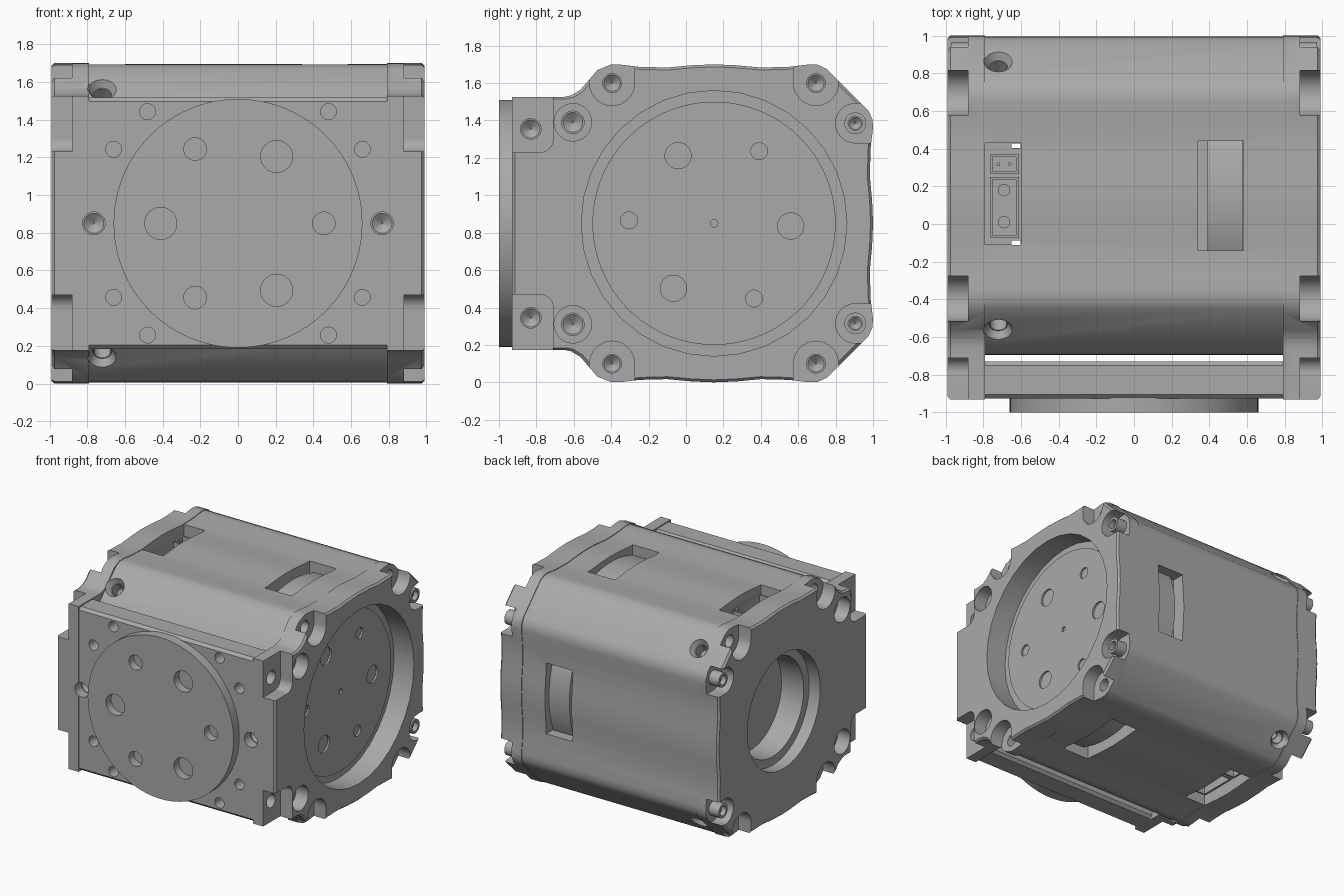
import bpy, bmesh, math
from mathutils import Matrix, Vector

cube = bpy.data.objects.get("Cube")
if cube:
    bpy.data.objects.remove(cube, do_unlink=True)

CY, CZ = 0.15, 0.85          # axis of the motor body
GREY = (0.40, 0.40, 0.40, 1)
metal = bpy.data.materials.new("machined_grey")
metal.use_nodes = True
metal.diffuse_color = GREY
bsdf = next(n for n in metal.node_tree.nodes if n.type == 'BSDF_PRINCIPLED')
bsdf.inputs["Base Color"].default_value = GREY


def finish(name, bm):
    bmesh.ops.recalc_face_normals(bm, faces=bm.faces)
    mesh = bpy.data.meshes.new(name)
    bm.to_mesh(mesh)
    bm.free()
    mesh.materials.append(metal)
    ob = bpy.data.objects.new(name, mesh)
    bpy.context.collection.objects.link(ob)
    return ob


def box(name, x, y, z, bevel=0):
    bm = bmesh.new()
    size = Vector((x[1] - x[0], y[1] - y[0], z[1] - z[0]))
    mid = Vector((x[0] + x[1], y[0] + y[1], z[0] + z[1])) / 2
    bmesh.ops.create_cube(bm, size=1, matrix=Matrix.Translation(mid) @ Matrix.Diagonal((*size, 1)))
    if bevel:
        bmesh.ops.bevel(bm, geom=bm.edges[:], offset=bevel, segments=1, affect='EDGES')
    return finish(name, bm)


def rod(name, start, direction, length, r1, r2=None, sides=32):
    """Cylinder or cone that begins at start and runs along direction."""
    bm = bmesh.new()
    d = Vector(direction).normalized()
    turn = Vector((0, 0, 1)).rotation_difference(d).to_matrix().to_4x4()
    place = Matrix.Translation(Vector(start) + d * length / 2) @ turn
    bmesh.ops.create_cone(bm, cap_ends=True, segments=sides, radius1=r1,
                          radius2=r1 if r2 is None else r2, depth=length, matrix=place)
    return finish(name, bm)


def loft(name, profile, sections):
    """Sweep a y-z profile along x; each section is (x, scale)."""
    bm = bmesh.new()
    rings = [[bm.verts.new((x, CY + y * s, CZ + z * s)) for y, z in profile] for x, s in sections]
    for a, b in zip(rings, rings[1:]):
        for i in range(len(profile)):
            j = (i + 1) % len(profile)
            bm.faces.new((a[i], a[j], b[j], b[i]))
    bm.faces.new(rings[0])
    bm.faces.new(rings[-1])
    return finish(name, bm)


def combine(target, tool, operation='DIFFERENCE'):
    mod = target.modifiers.new("combine", 'BOOLEAN')
    mod.operation, mod.solver, mod.object = operation, 'EXACT', tool
    bpy.context.view_layer.objects.active = target
    bpy.ops.object.modifier_apply(modifier=mod.name)
    bpy.data.objects.remove(tool, do_unlink=True)


def drill(target, start, direction, depth, r, tip=0):
    """Straight hole with an optional conical end."""
    d = Vector(direction).normalized()
    s = Vector(start)
    combine(target, rod("drill", s - d * 0.03, d, depth + 0.03, r))
    if tip:
        combine(target, rod("drill_tip", s + d * (depth - 0.004), d, tip, r * 0.97, 0.004))


# Profiles: a softly waved octagon, and the end plate with its forward arms
quarter = [(0, .845), (.12, .840), (.25, .828), (.40, .832), (.50, .844), (.55, .843), (.60, .820),
           (.820, .60), (.843, .55), (.844, .50), (.832, .40), (.828, .25), (.840, .12), (.845, 0)]
back = quarter + [(y, -z) for y, z in quarter[-2::-1]]
body_profile = back + [(-y, z) for y, z in back[-2:0:-1]]
arm = [(-y, z) for y, z in quarter[1:6]] + [(-.62, .815), (-.71, .71), (-.76, .68), (-.80, .672), (-1.075, .672)]
plate_profile = back + [(y, -z) for y, z in arm] + arm[::-1]

# Housing: body, two end plates and the front flange as one casting
housing = loft("housing", body_profile, [(-.82, 1), (.82, 1)])
for s in (-1, 1):
    plate = loft("end_plate", plate_profile, [(s * .79, 1.006), (s * .975, 1.006), (s * .99, .99)])
    combine(housing, plate, 'UNION')
combine(housing, box("flange", (-.88, .88), (-.926, -.73), (.182, 1.518), .022), 'UNION')

# Corner pockets and bolt holes in both end plates
for s in (-1, 1):
    xs = sorted((s * .88, s * 1.1))
    inward = (-s, 0, 0)
    for m in (-1, 1):
        for y in (-.395, .695):
            z = CZ + m * .75
            combine(housing, rod("pocket", (s * .88, y, z), (s, 0, 0), .3, .12))
            combine(housing, box("pocket", xs, (y - .12, y + .12), sorted((z, CZ + m))))
            drill(housing, (s * .88, y, z), inward, .08, .05, .04)
        z = CZ + m * .535
        combine(housing, rod("pocket", (s * .88, .905, z), (s, 0, 0), .3, .105))
        combine(housing, box("pocket", xs, (.905, 1.1), (z - .105, z + .105)))
        # Front corner notch with a rounded inside corner
        combine(housing, box("notch", xs, (-1.1, -.78), sorted((CZ + m * .38, CZ + m * .8))))
        combine(housing, box("notch", xs, (-1.1, -.71), sorted((CZ + m * .45, CZ + m * .8))))
        combine(housing, rod("notch", (s * .88, -.78, CZ + m * .45), (s, 0, 0), .3, .07))
        drill(housing, (s * .88, -.83, CZ + m * .505), inward, .08, .055, .04)
        drill(housing, (s * .99, -.605, CZ + m * .54), inward, .11, .1)
        drill(housing, (s * .88, -.605, CZ + m * .54), inward, .08, .06, .04)

# Output recess on one end, stepped bore on the other
drill(housing, (.99, CY, CZ), (-1, 0, 0), .18, 0.71)
combine(housing, rod("bore", (-1.1, CY, CZ), (1, 0, 0), .21, .47, sides=64))
combine(housing, rod("bore", (-.95, CY, CZ), (1, 0, 0), .26, .40, sides=64))

# Windows around the body, showing the sleeve inside
for i in range(4):
    win = box("window", (.34, .58), (-.29, .29), (.72, 1.0))
    win.data.transform(Matrix.Translation((0, CY, CZ)) @ Matrix.Rotation(i * math.pi / 2, 4, 'X'))
    combine(housing, win)

# Cable openings and countersunk screws on the four slanted sides
for m in (-1, 1):
    combine(housing, box("opening", (-.79, -.6), (-.11, .43), sorted((CZ + m * .62, CZ + m * 1.0))))
    for k in (-1, 1):
        out = Vector((0, k, m)).normalized()
        p = Vector((-.72, CY + k * .71, CZ + m * .71))
        combine(housing, rod("countersink", p + out * .01, -out, .05, .08, .05))
        drill(housing, p, -out, .12, .045, .03)
for y in (-.10, .415):
    combine(housing, box("vent", (-.65, -.601), (y - .012, y + .012), (-.1, 1.8)))

# Front flange holes
for sx in (-1, 1):
    drill(housing, (sx * .765, -.926, CZ), (0, 1, 0), .08, .06, .04)
    for sz in (-1, 1):
        for x, z in ((.48, .593), (.66, .393)):
            drill(housing, (sx * x, -.926, CZ + sz * z), (0, 1, 0), .1, .042)

# Sleeve seen through the windows
sleeve = rod("inner_sleeve", (.39, CY, CZ), (1, 0, 0), .185, .80, sides=96)

# Front output disc: three large and three small holes
front_disc = rod("front_disc", (0, -1, CZ), (0, 1, 0), .08, .66, sides=96)
side_disc = rod("side_disc", (.825, CY, CZ), (-1, 0, 0), .1, .65, sides=96)
drill(side_disc, (.825, CY, CZ), (-1, 0, 0), .03, .02)
for i in range(6):
    big = i % 2
    ring = .41 if big else .455
    a = math.radians(60 * i)
    p = (ring * math.cos(a), -1, CZ + ring * math.sin(a))
    drill(front_disc, p, (0, 1, 0), .066, .085 if big else .06)
    a = math.radians(60 * i - 62)
    p = (.825, CY + ring * math.cos(a), CZ + ring * math.sin(a))
    drill(side_disc, p, (-1, 0, 0), .03, .07 if big else .045, .05)

# Screw posts standing in the rear corner pockets
parts = [housing, sleeve, front_disc, side_disc]
for s in (-1, 1):
    for m in (-1, 1):
        post = rod("rear_post", (s * .86, .905, CZ + m * .535), (s, 0, 0), .11, .058)
        drill(post, (s * .97, .905, CZ + m * .535), (-s, 0, 0), .04, .038, .03)
        parts.append(post)

# Cable sockets, top and bottom
for m in (-1, 1):
    for low, high, pins in ((.265, .37, (.317,)), (-.075, .25, (.01, .18))):
        zs = sorted((CZ + m * .6, CZ + m * .77))
        socket = box("cable_socket", (-.765, -.61), (low, high), zs)
        combine(socket, box("cavity", (-.75, -.625), (low + .015, high - .015),
                            sorted((CZ + m * .65, CZ + m * .9))))
        parts.append(socket)
        for y in pins:
            xs = (-.69,) if len(pins) > 1 else (-.72, -.66)
            for x in xs:
                parts.append(rod("socket_pin", (x, y, CZ + m * .63), (0, 0, m), .1,
                                 .033 if len(pins) > 1 else .01, sides=16))

# Smooth the round surfaces, keep the machined edges crisp
bpy.ops.object.select_all(action='DESELECT')
for ob in parts:
    ob.select_set(True)
bpy.context.view_layer.objects.active = housing
bpy.ops.object.shade_smooth_by_angle(angle=math.radians(28))
